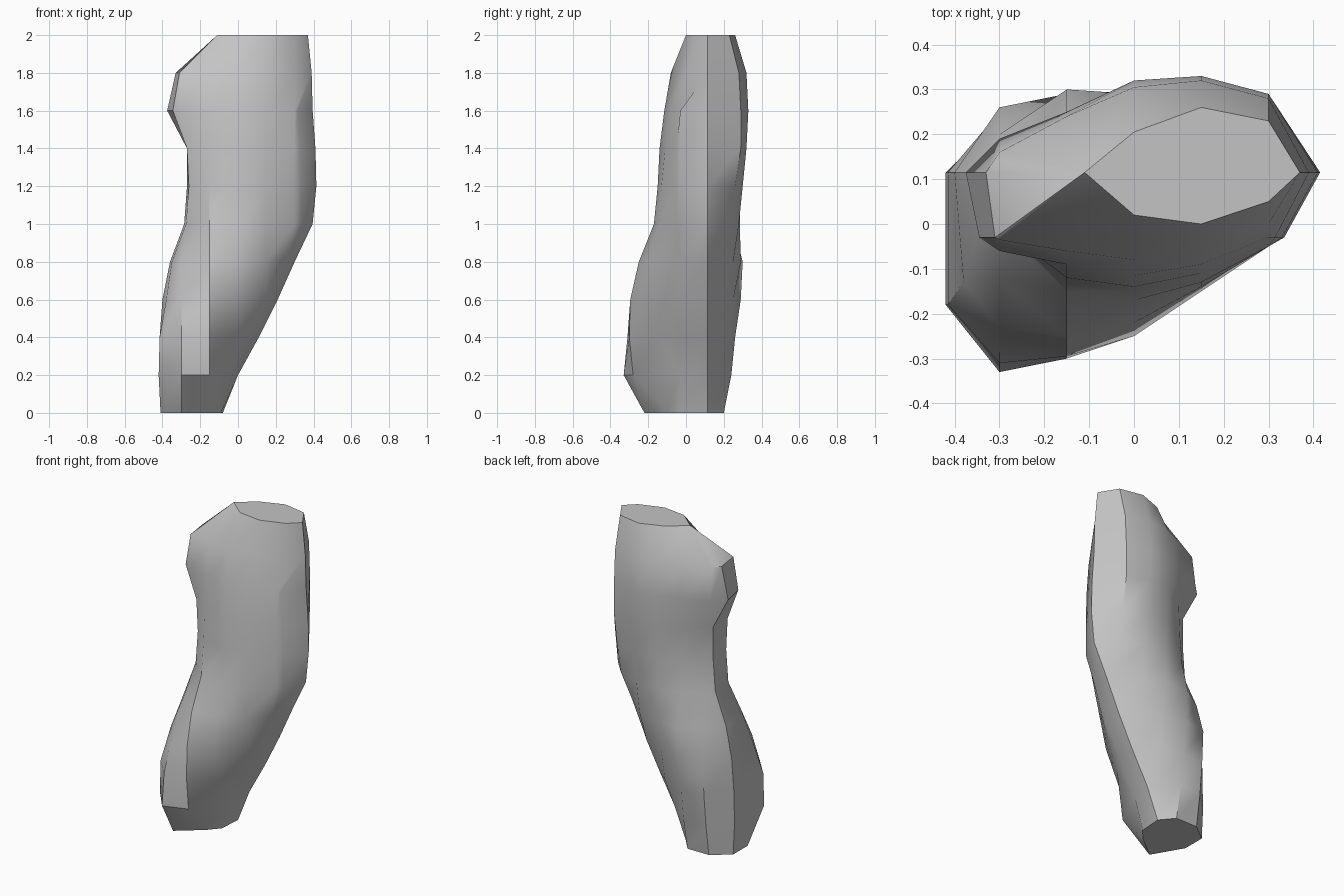
import bpy
import bmesh
import math

default_cube = bpy.data.objects.get("Cube")
if default_cube:
    bpy.data.objects.remove(default_cube, do_unlink=True)

# Profiles are in hundredths of a unit, one value per level from the bottom up
SCALE = 0.01
LEVEL_STEP = 20
SPINE_Y = 11.5
RIDGE_Y = -3

left_edge = [-41, -42, -41.5, -40, -36, -28.5, -27, -27, -37.5, -33, -11]
right_edge = [-8, 0, 11, 21, 30, 39.5, 41.5, 41, 39.5, 39, 37]

# Front corners, set in from the two edges
left_corner_inset = [0, 0, 0, 2, 1, 1, 1, 0, 3, 2, 0]
left_corner_y = [RIDGE_Y, -18, -18, -13] + [RIDGE_Y] * 6 + [SPINE_Y]
right_corner_inset = [1, 3, 3, 3, 4, 6, 8, 8, 8, 0, 0]
right_corner_y = [RIDGE_Y] * 9 + [SPINE_Y] * 2

# Depth of the front and back surfaces along each column; None is off the body
columns = [-30, -15, 0, 15, 30]
off = [None]
front_depth = [
    [-22, -33, -31, -23, -12] + off * 3 + [-6, -3.5] + off,
    [-10, -28, -30, -29.5, -25, -15, -13, -12, -9, -6] + off,
    off * 2 + [-15, -25, -22, -17, -15, -14, -11.5, -8, 2],
    off * 3 + [-8, -15, -14, -13, -11, -9, -4, 0],
    off * 5 + [-5, -5, -5, -3, 0, 5],
]
back_depth = [
    [20, 23, 25, 26, 20] + off * 3 + [19, 16] + off,
    [20, 24, 26, 29, 30, 25, 23, 22, 25, 24] + off,
    off * 2 + [21, 25, 29, 28.5, 29, 30.5, 32, 30.5, 20.5],
    off * 3 + [18, 25, 28, 30, 32, 33, 32, 26],
    off * 5 + [22, 26, 29, 29, 28, 23],
]


def surface_points(depths, level, left_point, right_point):
    """Points along one side; columns off the body collapse onto its edge."""
    points = []
    for x, depth in zip(columns, depths):
        y = depth[level]
        if y is not None:
            points.append((x, y))
        else:
            points.append(left_point if x < left_edge[level] else right_point)
    return points


def cross_section(level):
    left = (left_edge[level], SPINE_Y)
    right = (right_edge[level], SPINE_Y)
    left_corner = (left[0] + left_corner_inset[level], left_corner_y[level])
    right_corner = (right[0] - right_corner_inset[level], right_corner_y[level])
    front = surface_points(front_depth, level, left_corner, right_corner)
    back = surface_points(back_depth, level, left, right)
    return [left, left_corner] + front + [right_corner, right] + back[::-1]


def add_face(bm, corners):
    """Make a face from the distinct corners only."""
    corners = list(dict.fromkeys(corners))
    if len(corners) > 2 and not bm.faces.get(corners):
        bm.faces.new(corners)


def build_body(name, material):
    bm = bmesh.new()
    rings = []
    for level in range(len(left_edge)):
        shared = {}
        ring = []
        for x, y in cross_section(level):
            if (x, y) not in shared:
                position = (x * SCALE, y * SCALE, level * LEVEL_STEP * SCALE)
                shared[x, y] = bm.verts.new(position)
            ring.append(shared[x, y])
        rings.append(ring)

    # Skin between neighbouring cross-sections
    for lower, upper in zip(rings, rings[1:]):
        for i in range(len(lower)):
            j = (i + 1) % len(lower)
            add_face(bm, [lower[i], lower[j], upper[j], upper[i]])

    # Flat cut ends
    add_face(bm, rings[0][::-1])
    add_face(bm, rings[-1])

    bmesh.ops.recalc_face_normals(bm, faces=bm.faces[:])
    mesh = bpy.data.meshes.new(name)
    bm.to_mesh(mesh)
    bm.free()
    mesh.materials.append(material)
    body = bpy.data.objects.new(name, mesh)
    bpy.context.collection.objects.link(body)
    return body


def make_material(name, color):
    material = bpy.data.materials.new(name)
    material.use_nodes = True
    material.diffuse_color = color
    material.node_tree.nodes["Principled BSDF"].inputs["Base Color"].default_value = color
    return material


# One curved, flattened body
grey = make_material("plain grey", (0.55, 0.55, 0.55, 1))
body = build_body("curved_body", grey)

# Soft shading with crisp side ridges and ends
bpy.ops.object.select_all(action="DESELECT")
body.select_set(True)
bpy.context.view_layer.objects.active = body
bpy.ops.object.shade_smooth_by_angle(angle=math.radians(35))
